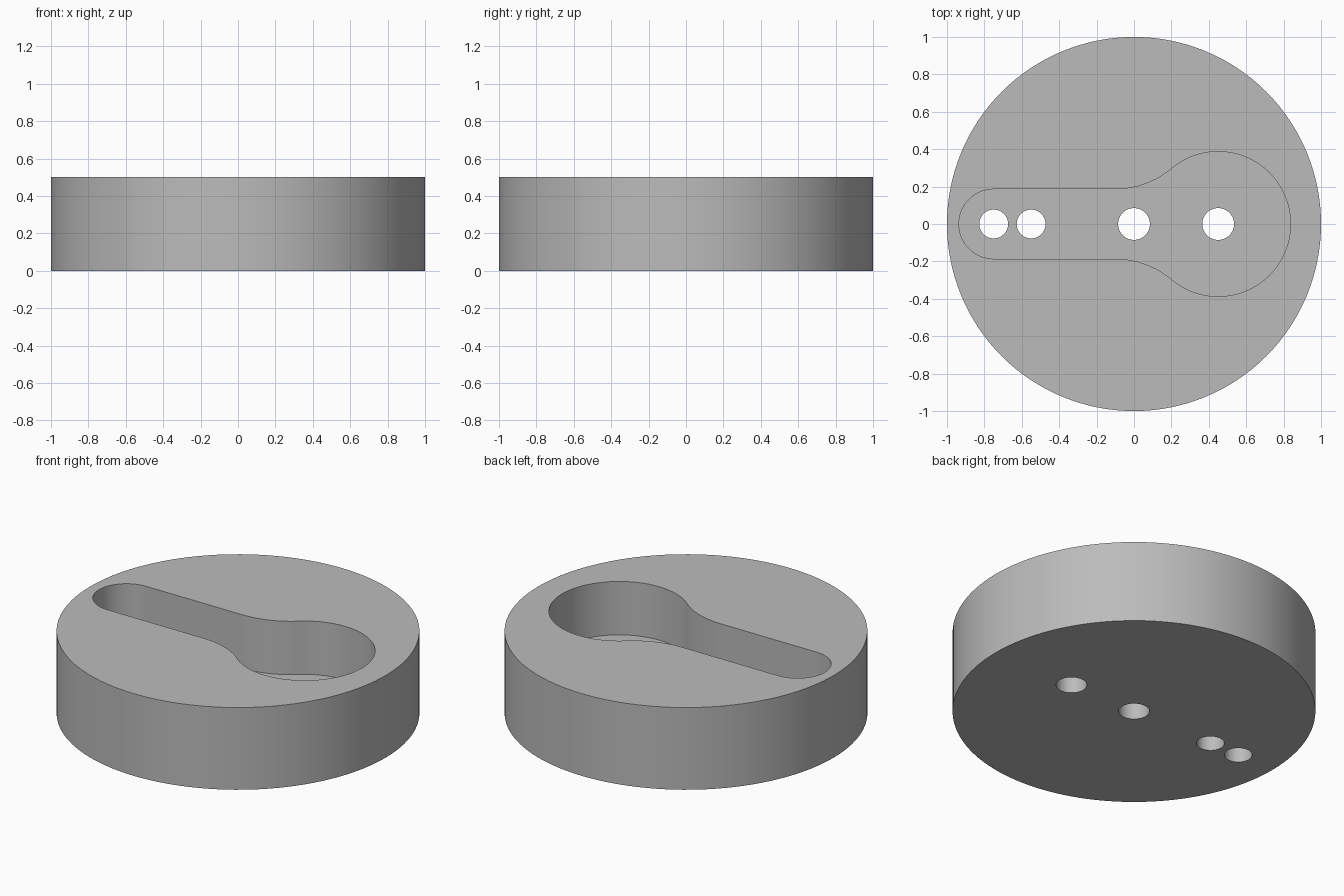
import bpy, bmesh, math

if "Cube" in bpy.data.objects:
    bpy.data.objects.remove(bpy.data.objects["Cube"])

HEIGHT, FLOOR = 0.5, 0.175          # disc height, pocket floor level
SMALL_X, SMALL_R = -0.75, 0.186     # narrow end of the pocket
BIG_X, BIG_R = 0.45, 0.387          # wide end of the pocket
FILLET_X = -0.1                     # where the neck starts to flare

grey = bpy.data.materials.new("grey")
grey.diffuse_color = (0.5, 0.5, 0.5, 1)
grey.use_nodes = True
grey.node_tree.nodes["Principled BSDF"].inputs["Base Color"].default_value = grey.diffuse_color


def arc(cx, cy, r, a0, a1, n):
    """Points along an arc, both ends included."""
    return [(cx + r * math.cos(a0 + (a1 - a0) * i / n),
             cy + r * math.sin(a0 + (a1 - a0) * i / n)) for i in range(n + 1)]


def prism(name, outline, z0, z1):
    """Extrude a counter-clockwise outline from z0 to z1."""
    bm = bmesh.new()
    base = bm.faces.new([bm.verts.new((x, y, z0)) for x, y in outline])
    top = bmesh.ops.extrude_face_region(bm, geom=[base])["geom"]
    bmesh.ops.translate(bm, vec=(0, 0, z1 - z0),
                        verts=[v for v in top if isinstance(v, bmesh.types.BMVert)])
    bmesh.ops.recalc_face_normals(bm, faces=bm.faces)
    mesh = bpy.data.meshes.new(name)
    bm.to_mesh(mesh)
    bm.free()
    mesh.materials.append(grey)
    obj = bpy.data.objects.new(name, mesh)
    bpy.context.collection.objects.link(obj)
    return obj


def circle(cx, r, n):
    return arc(cx, 0, r, 0, math.tau, n)[:-1]


# Keyhole outline: wide arc, concave fillet and narrow arc, mirrored in y
span = BIG_X - FILLET_X
fillet_r = (span**2 + SMALL_R**2 - BIG_R**2) / (2 * (BIG_R - SMALL_R))
fillet_y = SMALL_R + fillet_r
tangent = math.atan2(fillet_y, -span)
half = arc(BIG_X, 0, BIG_R, 0, tangent, 40)
half += arc(FILLET_X, fillet_y, fillet_r, tangent - math.pi, -math.pi / 2, 16)[1:]
half += arc(SMALL_X, 0, SMALL_R, math.pi / 2, math.pi, 20)
keyhole = half + [(x, -y) for x, y in half[-2:0:-1]]

# Round body
body = prism("round_body", circle(0, 1, 128), 0, HEIGHT)

# Pocket and through holes
cutters = [prism("pocket_cutter", keyhole, FLOOR, HEIGHT + 0.2)]
for x, r in ((-0.75, 0.077), (-0.55, 0.077), (0, 0.085), (BIG_X, 0.085)):
    cutters.append(prism("hole_cutter", circle(x, r, 48), -0.2, HEIGHT + 0.1))

bpy.context.view_layer.objects.active = body
body.select_set(True)
for cutter in cutters:
    cut = body.modifiers.new("cut", 'BOOLEAN')
    cut.operation, cut.solver, cut.object = 'DIFFERENCE', 'EXACT', cutter
    bpy.ops.object.modifier_apply(modifier=cut.name)
    bpy.data.objects.remove(cutter)

bpy.ops.object.shade_smooth_by_angle(angle=math.radians(30))
